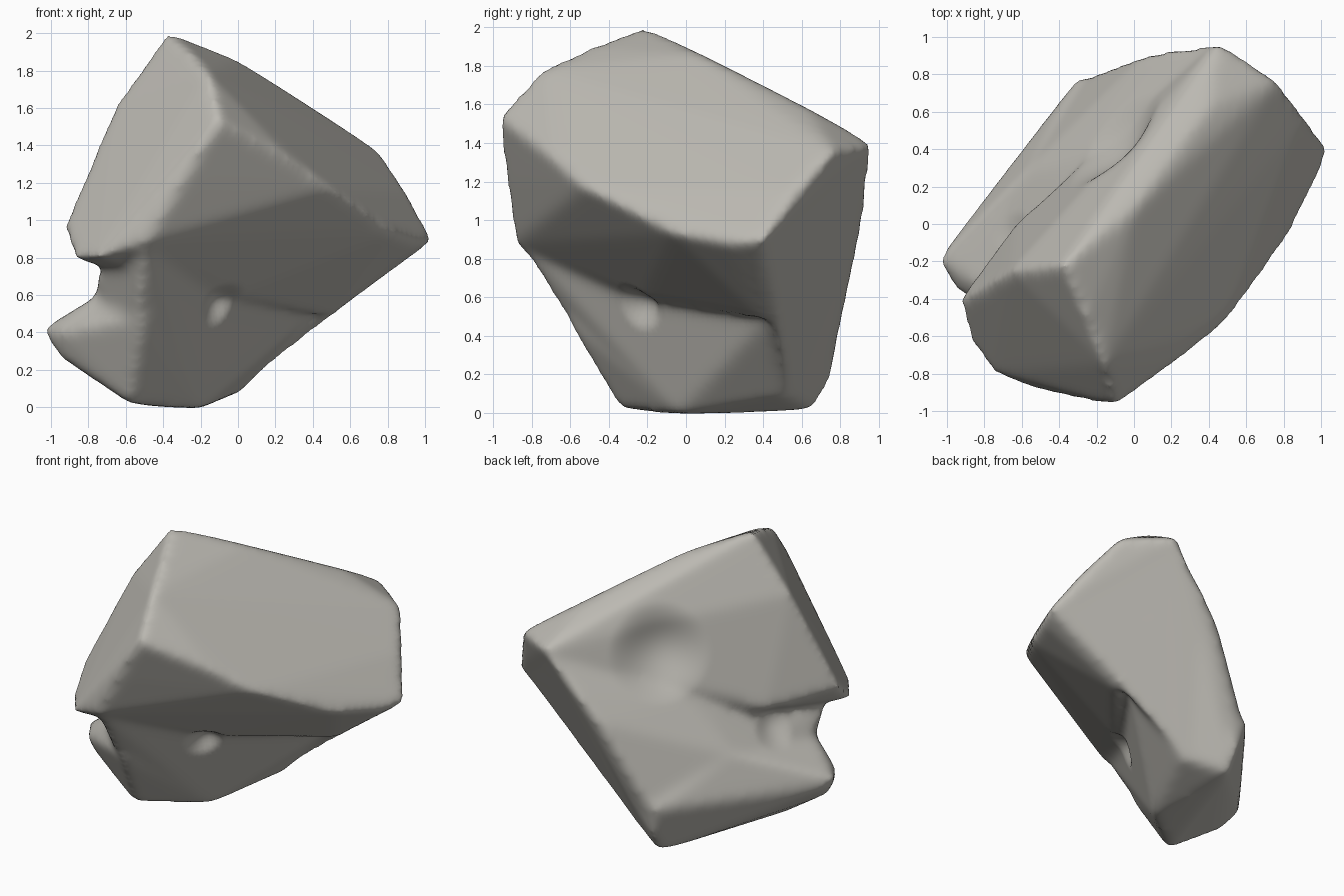
import bpy
import bmesh
from mathutils import Vector

cube = bpy.data.objects.get("Cube")
if cube:
    bpy.data.objects.remove(cube, do_unlink=True)

# Corner points of the overlapping masses that make up the boulder
upper_slab = [
    (-.38, -.22, 2.01), (-.25, -.5, 1.9), (-.16, -.75, 1.79),       # peak and end facet
    (-.1, -.98, 1.54), (-.94, -.41, .96), (-.66, -.25, 1.62),
    (-.88, -.63, .79), (-.75, -.8, .8), (-.5, -.89, .88), (-.25, -.91, 1.2),
    (0, .08, 1.86), (.2, .36, 1.72), (.4, .62, 1.59),               # top ridge
    (.45, .98, 1.39), (.77, .77, 1.36), (.9, .55, 1.15),            # rear end
    (1.05, .4, .89), (.98, .24, .87), (.83, -.07, .93),             # outer lower ridge
    (.5, -.53, 1.17), (.27, -.71, 1.34),
    (.48, .4, .48), (-.04, -.22, .59),                              # underside
    (-.64, 0, .88), (-.1, .2, 1.33),
]
core = [
    (-.5, -.87, .88), (-.75, -.5, .72), (-.77, -.34, .6),
    (-.57, -.32, .02), (-.2, -.04, -.01), (-.1, -.2, .54),
    (.2, .37, 1.5), (.43, .95, 1.37), (.2, .94, 1.1), (.05, .9, .94),
    (.4, .43, .5), (.16, .52, .3), (.02, .52, .08),
    (-.28, .78, .35), (-.25, .68, .03), (-.58, .28, .64),
    (-.26, .37, 1), (-.15, .25, 1.2),
]
foot = [
    (-1.05, -.2, .42), (-.95, -.27, .26), (-1, -.12, .36), (-.95, -.36, .4),
    (-.58, -.34, .01), (-.2, -.04, -.01), (.01, .48, .08), (-.25, .66, .01),
    (-.31, .78, .36), (-.25, .76, .18), (-.58, .28, .65),
    (-.72, -.4, .62), (-.5, -.62, .48),
    (.16, .5, .3), (-.05, .08, .4), (-.1, .78, .5),
]
rear_wall = [
    (1.03, .41, .9), (.75, .76, 1.34), (.44, .97, 1.37), (.2, .94, 1.1),
    (.05, .9, .93), (-.26, .76, .25), (.02, .54, .1), (.18, .54, .3),
    (.48, .46, .48), (.7, .37, .66), (.2, .3, 1),
]

# Hollows: centre, radius, push
hollows = [
    ((-.08, -.26, .54), .15, (-.03, .06, .02)),
    ((-.7, -.06, .74), .17, (.05, -.02, 0)),
    ((-.08, .42, 1.3), .35, (.06, -.07, 0)),
]


def add_hull(bm, points):
    verts = [bm.verts.new(p) for p in points]
    result = bmesh.ops.convex_hull(bm, input=verts)
    loose = set(result["geom_interior"]) | set(result["geom_unused"])
    loose = [v for v in loose if isinstance(v, bmesh.types.BMVert)]
    bmesh.ops.delete(bm, geom=loose, context="VERTS")


# Join the masses
bm = bmesh.new()
for mass in (upper_slab, core, foot, rear_wall):
    add_hull(bm, mass)
bmesh.ops.recalc_face_normals(bm, faces=bm.faces)
mesh = bpy.data.meshes.new("boulder")
bm.to_mesh(mesh)
bm.free()
boulder = bpy.data.objects.new("boulder", mesh)
bpy.context.collection.objects.link(boulder)

# Fuse into one skin and wear down the edges
remesh = boulder.modifiers.new("fuse", "REMESH")
remesh.mode = "VOXEL"
remesh.voxel_size = .025
wear = boulder.modifiers.new("wear", "SMOOTH")
wear.factor = .5
wear.iterations = 22
bpy.context.view_layer.update()
graph = bpy.context.evaluated_depsgraph_get()
worn = bpy.data.meshes.new_from_object(boulder.evaluated_get(graph))
boulder.modifiers.clear()
boulder.data = worn
bpy.data.meshes.remove(mesh)
worn.name = "boulder"

# Press in the hollows
for centre, radius, push in hollows:
    for v in worn.vertices:
        t = (v.co - Vector(centre)).length / radius
        if t < 1:
            v.co += Vector(push) * (1 - t * t) ** 2

# Stone colour and smooth shading
stone = bpy.data.materials.new("warm grey stone")
stone.use_nodes = True
colour = (.5, .485, .445, 1)
stone.diffuse_color = colour
for node in stone.node_tree.nodes:
    if node.type == "BSDF_PRINCIPLED":
        node.inputs["Base Color"].default_value = colour
        node.inputs["Roughness"].default_value = .9
worn.materials.clear()
worn.materials.append(stone)
for face in worn.polygons:
    face.use_smooth = True
    face.material_index = 0
